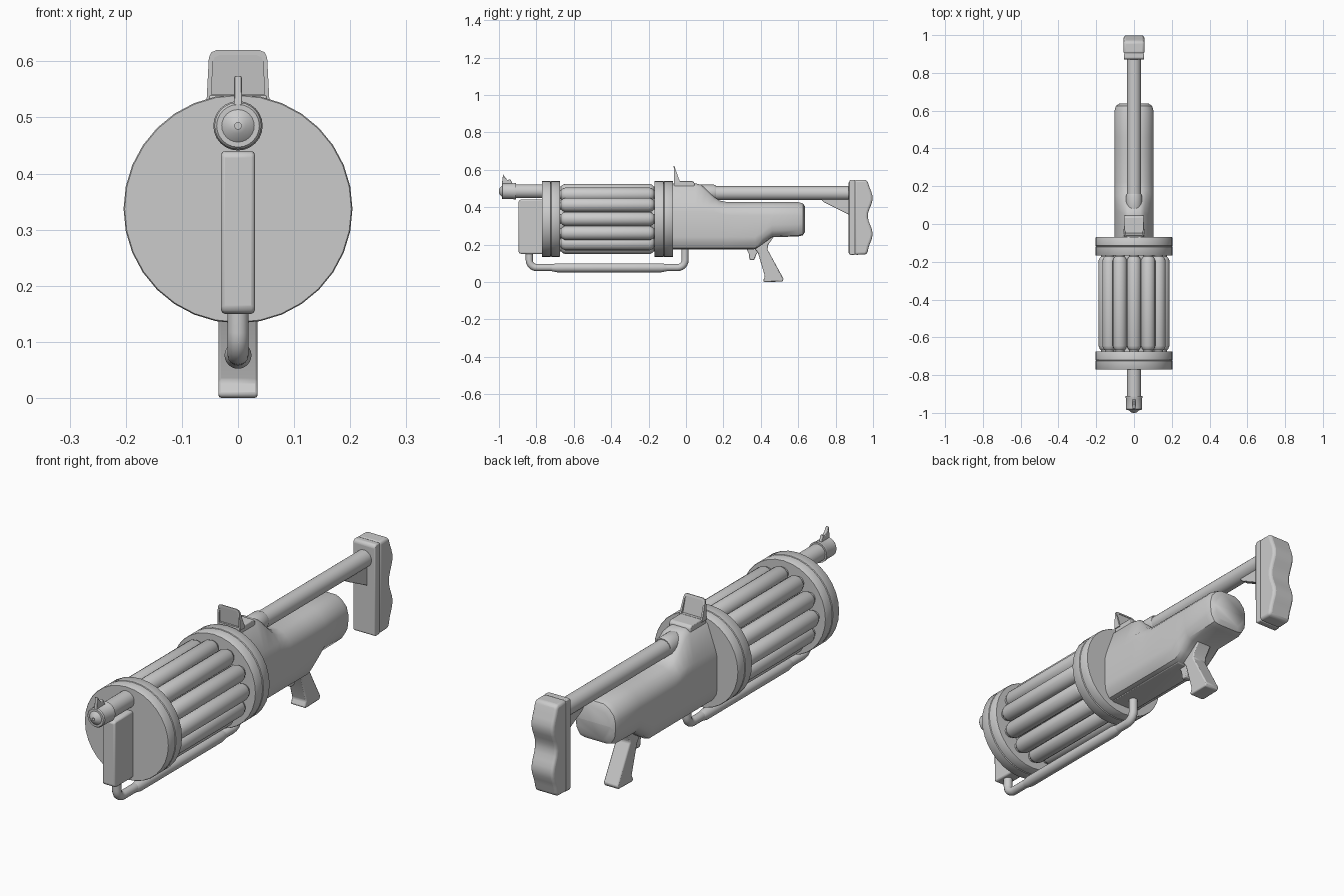
import bpy, bmesh, math
from mathutils import Vector

DRUM_Z = 0.337


def finish(name, bm, bevel=0.0, angle=35, segs=2):
    bmesh.ops.recalc_face_normals(bm, faces=bm.faces)
    me = bpy.data.meshes.new(name)
    bm.to_mesh(me)
    bm.free()
    ob = bpy.data.objects.new(name, me)
    bpy.context.collection.objects.link(ob)
    if bevel:
        m = ob.modifiers.new("bevel", 'BEVEL')
        m.width, m.segments, m.limit_method = bevel, segs, 'ANGLE'
        m.angle_limit = math.radians(30)
    bpy.ops.object.select_all(action='DESELECT')
    ob.select_set(True)
    bpy.context.view_layer.objects.active = ob
    bpy.ops.object.shade_smooth_by_angle(angle=math.radians(angle))
    return ob


def loft(name, rings, bevel=0.0, angle=35):
    """Skin closed rings of equal point count and cap both ends."""
    bm = bmesh.new()
    vs = [[bm.verts.new(p) for p in r] for r in rings]
    n = len(vs[0])
    for a, b in zip(vs, vs[1:]):
        for i in range(n):
            j = (i + 1) % n
            bm.faces.new((a[i], a[j], b[j], b[i]))
    bm.faces.new(vs[0])
    bm.faces.new(vs[-1])
    return finish(name, bm, bevel, angle)


def lathe(name, prof, x=0, z=0, seg=24):
    """Turn (y, radius) pairs around an axis along y."""
    rings = [[(x + r * math.sin(2 * math.pi * i / seg), y,
               z + r * math.cos(2 * math.pi * i / seg)) for i in range(seg)]
             for y, r in prof]
    return loft(name, rings)


def prism(name, prof, w, bevel=0.0, segs=2):
    """Extrude a (y, z) side profile to x = -w..w."""
    bm = bmesh.new()
    f = bm.faces.new([bm.verts.new((-w, y, z)) for y, z in prof])
    ext = bmesh.ops.extrude_face_region(bm, geom=[f])
    bmesh.ops.translate(bm, vec=(2 * w, 0, 0),
                        verts=[v for v in ext['geom'] if isinstance(v, bmesh.types.BMVert)])
    return finish(name, bm, bevel, segs=segs)


# Drum end plates, core and the ring of twelve tubes
for name, y0, y1, y2 in (("drum_front_plate", -0.77, -0.722, -0.675),
                         ("drum_rear_plate", -0.07, -0.118, -0.168)):
    s = 1 if y2 > y0 else -1
    lathe(name, [(y0, 0.202), (y0 + s * 0.003, 0.204), (y1 - s * 0.003, 0.204), (y1, 0.200),
                 (y1 + s * 0.003, 0.204), (y2 - s * 0.003, 0.204), (y2, 0.202)],
          z=DRUM_Z, seg=32)
lathe("drum_core", [(-0.69, 0.13), (-0.15, 0.13)], z=DRUM_Z, seg=32)
for k in range(12):
    a = k * math.pi / 6
    lathe("drum_tube_%02d" % (k + 1),
          [(-0.69, 0.022), (-0.668, 0.024), (-0.660, 0.032), (-0.645, 0.038),
           (-0.195, 0.038), (-0.180, 0.032), (-0.172, 0.024), (-0.15, 0.022)],
          x=0.15 * math.sin(a), z=DRUM_Z + 0.15 * math.cos(a), seg=16)

# Upper barrel, muzzle and front sight
lathe("barrel", [(-0.93, 0.037), (-0.74, 0.037)], z=0.485)
lathe("muzzle", [(-0.972, 0.006), (-1.0, 0.006), (-0.998, 0.014), (-0.985, 0.029), (-0.985, 0.038),
                 (-0.98, 0.042), (-0.925, 0.042), (-0.92, 0.044), (-0.91, 0.044), (-0.91, 0.03)],
      z=0.485)
prism("front_sight", [(-0.985, 0.52), (-0.978, 0.575), (-0.968, 0.56), (-0.955, 0.545),
                      (-0.94, 0.55), (-0.925, 0.52)], 0.007, 0.002)

# Front bracket block: chamfered outline, front face slightly narrowed
prism("front_bracket", [(-0.895, 0.158), (-0.895, 0.435), (-0.885, 0.44), (-0.75, 0.44),
                        (-0.75, 0.15), (-0.885, 0.15)], 0.03, 0.008)


# Lower carrying rail with bent ends and thicker grip sleeve
def pipe(name, pts, r):
    cu = bpy.data.curves.new(name, 'CURVE')
    cu.dimensions, cu.bevel_depth, cu.bevel_resolution = '3D', r, 4
    cu.use_fill_caps = True
    sp = cu.splines.new('POLY')
    sp.points.add(len(pts) - 1)
    for p, q in zip(sp.points, pts):
        p.co = (*q, 1)
    sp.use_smooth = True
    ob = bpy.data.objects.new(name, cu)
    bpy.context.collection.objects.link(ob)


def bend(cy, cz, r, a0, a1):
    return [(0, cy + r * math.cos(math.radians(a0 + (a1 - a0) * i / 6)),
             cz + r * math.sin(math.radians(a0 + (a1 - a0) * i / 6))) for i in range(7)]


pipe("lower_rail", [(0, -0.838, 0.2)] + bend(-0.798, 0.117, 0.04, 180, 270)
     + bend(-0.045, 0.117, 0.04, 270, 360) + [(0, -0.005, 0.2)], 0.019)
lathe("rail_sleeve", [(-0.72, 0.018), (-0.69, 0.024), (-0.13, 0.024), (-0.10, 0.018)], z=0.076)


# Main body, lofted along y from (y, bottom, top, half width, top half width)
def section(y, zb, zt, w, wt):
    zs = min(zt - 0.07, 0.375)
    half = [(w * 0.55, zb), (w * 0.78, zb + 0.006), (w * 0.96, zb + 0.035), (w, zb + 0.065),
            (w, zs), (w * 0.92, zs + 0.03), (wt, zt - 0.015), (wt * 0.6, zt)]
    return [(x, y, z) for x, z in half] + [(-x, y, z) for x, z in reversed(half)]


loft("main_body", [section(*s) for s in (
    (-0.09, 0.176, 0.527, 0.102, 0.055), (0.05, 0.176, 0.527, 0.102, 0.055),
    (0.08, 0.176, 0.52, 0.102, 0.056), (0.11, 0.176, 0.495, 0.102, 0.060),
    (0.15, 0.176, 0.455, 0.102, 0.065), (0.18, 0.176, 0.435, 0.102, 0.07),
    (0.22, 0.176, 0.427, 0.102, 0.072), (0.37, 0.176, 0.427, 0.103, 0.072),
    (0.41, 0.203, 0.427, 0.103, 0.072), (0.46, 0.240, 0.427, 0.103, 0.072),
    (0.60, 0.243, 0.427, 0.103, 0.072), (0.625, 0.25, 0.42, 0.096, 0.066),
    (0.637, 0.268, 0.402, 0.078, 0.052))], angle=40)
prism("body_keel", [(-0.08, 0.19), (-0.08, 0.173), (0.36, 0.173), (0.455, 0.238), (0.455, 0.26)],
      0.06, 0.003)

# Stock tube, collar and gusset
lathe("stock_tube", [(0.10, 0.037), (0.89, 0.037)], z=0.475)
lathe("stock_collar", [(0.04, 0.03), (0.06, 0.042), (0.15, 0.042), (0.16, 0.038)], z=0.478)
prism("stock_gusset", [(0.72, 0.445), (0.74, 0.425), (0.88, 0.355), (0.88, 0.46)], 0.016, 0.003)

# Shoulder plate and wavy pad
prism("shoulder_plate", [(0.87, 0.15), (0.87, 0.535), (0.878, 0.545), (0.905, 0.545),
                         (0.905, 0.145), (0.878, 0.145)], 0.053, 0.008)
wave = [(0.985 - 0.013 * math.cos(2 * math.pi * 2 * (i / 16) * 0.95 + 0.15) * 1.0,
         0.165 + 0.365 * i / 16) for i in range(17)]
prism("shoulder_pad", [(0.90, 0.145), (0.965, 0.147)] + wave + [(0.965, 0.546), (0.90, 0.546)],
      0.055, 0.012, 3)

# Pistol grip and trigger
prism("grip", [(0.36, 0.19), (0.385, 0.155), (0.422, 0.03), (0.412, 0.006), (0.42, 0.0),
               (0.515, 0.002), (0.522, 0.016), (0.435, 0.175), (0.44, 0.20), (0.475, 0.25),
               (0.42, 0.26)], 0.035, 0.008)
prism("trigger", [(0.315, 0.19), (0.335, 0.155), (0.34, 0.118), (0.365, 0.118),
                  (0.375, 0.145), (0.40, 0.19)], 0.018, 0.004)

# Rear sight: base, leaning frame and recessed pane
prism("rear_sight_base", [(-0.065, 0.50), (-0.065, 0.54), (0.035, 0.54), (0.045, 0.53),
                          (0.045, 0.50)], 0.052, 0.004)


def outline(x0, x1, z0, z1, c, y_off):
    half = [(x0, z0), (x1, z1 - c), (x1 - c * 0.3, z1 - c * 0.3), (x1 - c, z1)]
    pts = half + [(-x, z) for x, z in reversed(half)]
    return [Vector((x, -0.066 + y_off * (0.63 - z) / 0.1, z)) for x, z in pts]


# front face of the frame leans forward; its back edge tapers to the top
rings = [outline(0.056, 0.052, 0.53, 0.62, 0.014, 0.003),
         outline(0.056, 0.052, 0.53, 0.62, 0.014, 0.036),
         outline(0.047, 0.045, 0.541, 0.611, 0.012, 0.036),
         outline(0.047, 0.045, 0.541, 0.611, 0.012, 0.003)]
bm = bmesh.new()
vs = [[bm.verts.new(p) for p in r] for r in rings]
for k in range(4):
    a, b = vs[k], vs[(k + 1) % 4]
    for i in range(8):
        j = (i + 1) % 8
        bm.faces.new((a[i], a[j], b[j], b[i]))
finish("rear_sight_frame", bm)
loft("rear_sight_pane", [outline(0.049, 0.047, 0.538, 0.613, 0.012, o) for o in (0.012, 0.022)])
